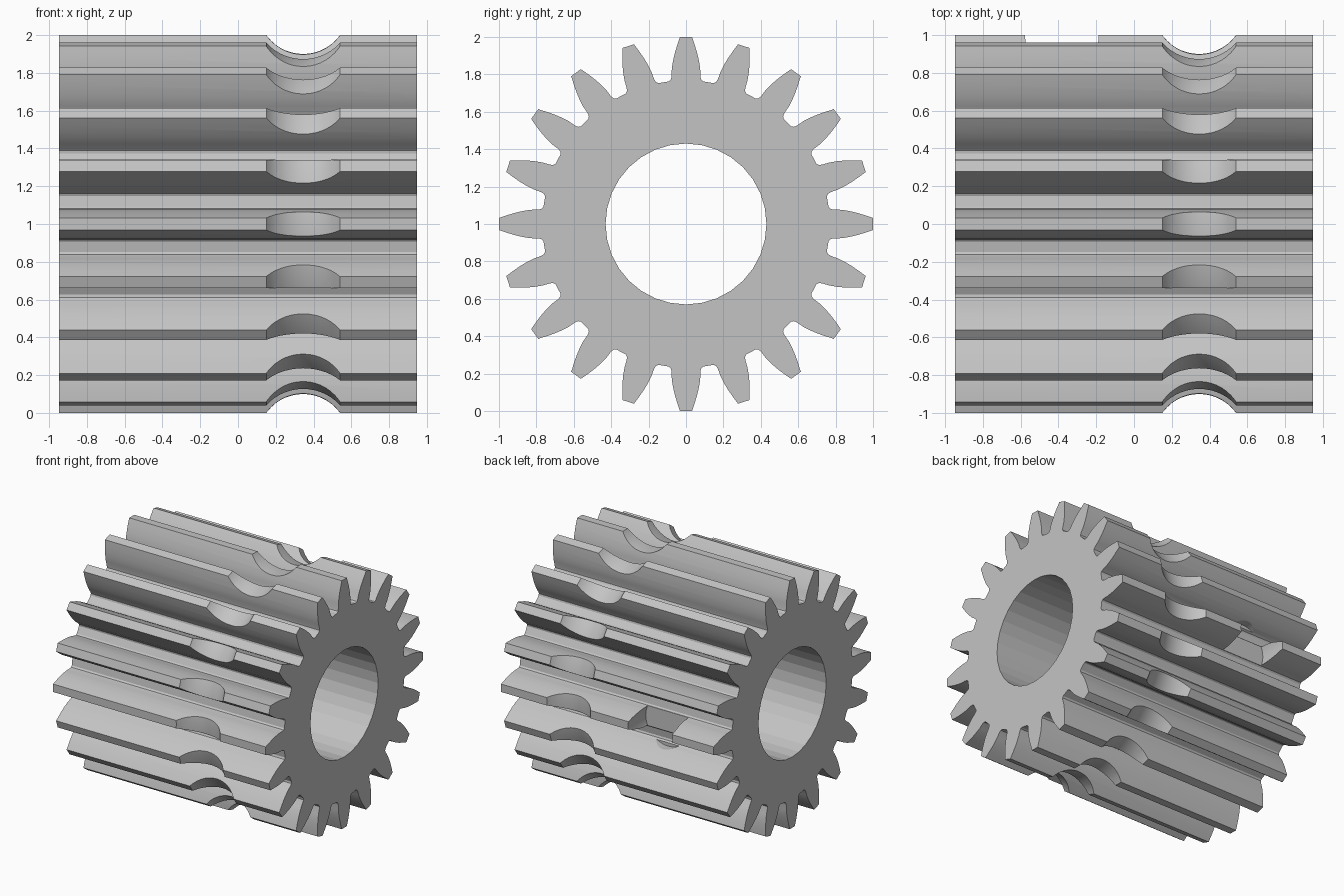
import bpy, bmesh, math
from mathutils import Matrix, Vector

if "Cube" in bpy.data.objects:
    bpy.data.objects.remove(bpy.data.objects["Cube"])

TEETH = 20
HALF_LENGTH = 0.947
BORE = 0.43
BORE_SIDES = 32
CENTRE = Vector((0, 0, 1))

steel = bpy.data.materials.new("plain_grey")
steel.use_nodes = True
grey = (0.55, 0.55, 0.55, 1)
steel.diffuse_color = grey
steel.node_tree.nodes["Principled BSDF"].inputs["Base Color"].default_value = grey


def add_object(name, bm, helper=False):
    bmesh.ops.recalc_face_normals(bm, faces=bm.faces)
    mesh = bpy.data.meshes.new(name)
    bm.to_mesh(mesh)
    bm.free()
    mesh.materials.append(steel)
    obj = bpy.data.objects.new(name, mesh)
    bpy.context.collection.objects.link(obj)
    obj.hide_render = helper
    return obj


def extrude_outline(bm, outline, half):
    """Prism along x from a list of (y, z) points about the gear axis."""
    face = bm.faces.new([bm.verts.new((-half, y, z + CENTRE.z)) for y, z in outline])
    moved = bmesh.ops.extrude_face_region(bm, geom=[face])["geom"]
    verts = [v for v in moved if isinstance(v, bmesh.types.BMVert)]
    bmesh.ops.translate(bm, verts=verts, vec=(2 * half, 0, 0))


# Gear blank: one tooth flank (radius, half thickness), mirrored and repeated
flank = [(0.762, 0.092), (0.772, 0.081), (0.79, 0.077), (0.83, 0.076), (0.87, 0.070),
         (0.91, 0.061), (0.95, 0.049), (0.98, 0.039), (1.0, 0.032)]
tooth = [(r, -w) for r, w in flank] + [(r, w) for r, w in reversed(flank)]
outline = []
for i in range(TEETH):
    a = math.tau * i / TEETH
    c, s = math.cos(a), math.sin(a)
    outline += [(r * c - w * s, r * s + w * c) for r, w in tooth]
bm = bmesh.new()
extrude_outline(bm, outline, HALF_LENGTH)
gear = add_object("toothed_gear", bm)

# Shaft bore cutter
bm = bmesh.new()
angles = [math.tau * i / BORE_SIDES for i in range(BORE_SIDES)]
extrude_outline(bm, [(BORE * math.cos(a), BORE * math.sin(a)) for a in angles], 1.2)
bore = add_object("bore_cutter", bm, True)

# Round groove cutter: a ring around the axis
bpy.ops.mesh.primitive_torus_add(major_radius=1.14, minor_radius=0.24,
                                 major_segments=120, minor_segments=48,
                                 location=(0.345, 0, 1), rotation=(0, math.pi / 2, 0))
groove = bpy.context.object
groove.name = "groove_cutter"
groove.hide_render = True

# Round spot cutter that removes part of the rear tooth
bm = bmesh.new()
bmesh.ops.create_cone(bm, cap_ends=True, segments=48, radius1=0.198, radius2=0.198, depth=0.4,
                      matrix=Matrix.Translation((-0.382, 0.975, 1))
                      @ Matrix.Rotation(math.pi / 2, 4, 'X'))
spot = add_object("rear_notch_cutter", bm, True)

# Apply the cuts
for cutter in (bore, groove, spot):
    mod = gear.modifiers.new(cutter.name, 'BOOLEAN')
    mod.operation = 'DIFFERENCE'
    mod.solver = 'EXACT'
    mod.object = cutter
bpy.ops.object.select_all(action='DESELECT')
gear.select_set(True)
bpy.context.view_layer.objects.active = gear
for mod in list(gear.modifiers):
    bpy.ops.object.modifier_apply(modifier=mod.name)
for cutter in (bore, groove, spot):
    bpy.data.objects.remove(cutter)

# Smooth flanks and groove, faceted bore
bpy.ops.object.shade_smooth_by_angle(angle=math.radians(25))
for poly in gear.data.polygons:
    if all((gear.data.vertices[v].co - CENTRE).yz.length < BORE + 0.01 for v in poly.vertices):
        poly.use_smooth = False
